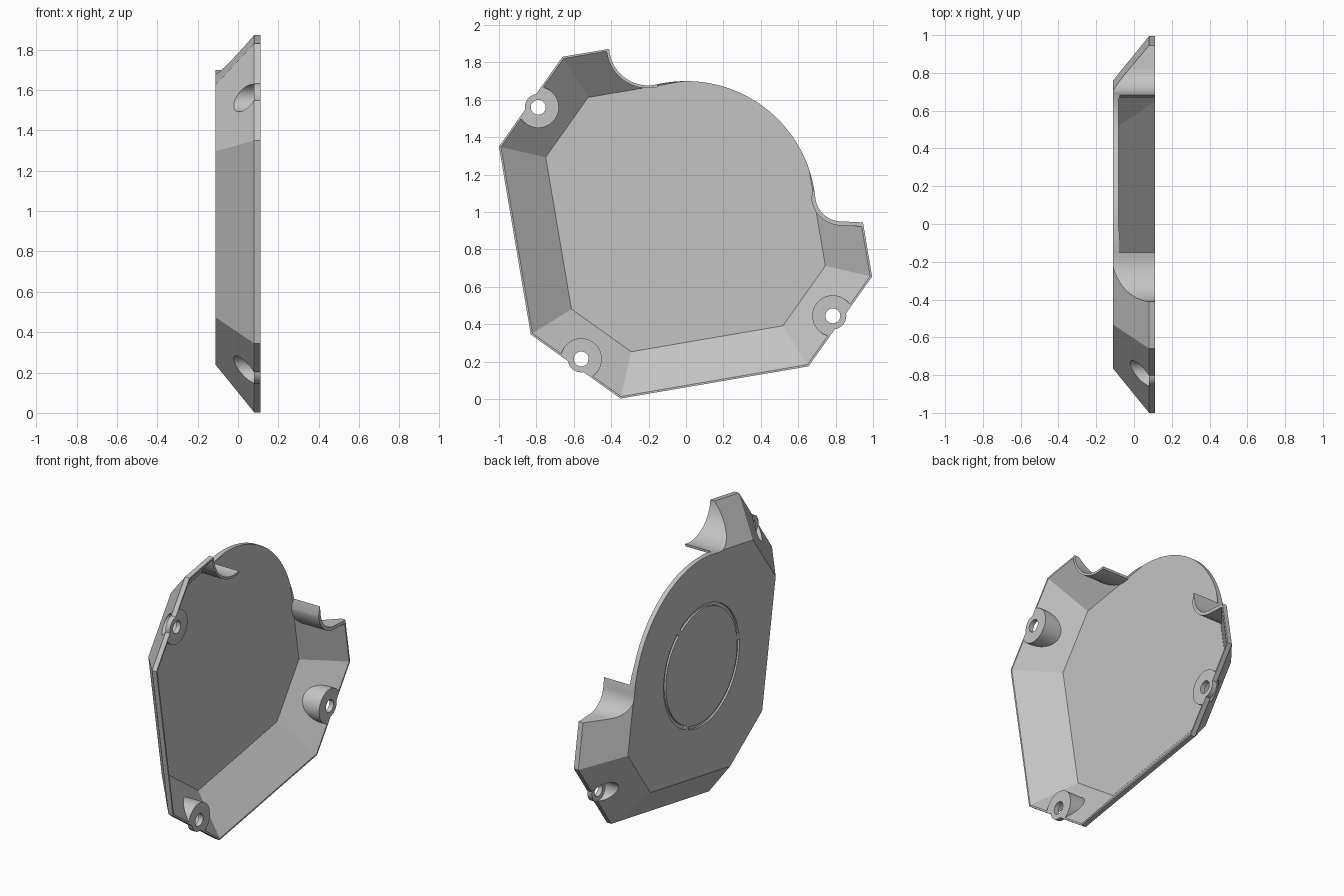
import bpy, bmesh, math

if "Cube" in bpy.data.objects:
    bpy.data.objects.remove(bpy.data.objects["Cube"])

# ---------- helpers: all outlines are (y, z) points, extruded along x ----------
def loft(name, rings):
    """Closed solid through a list of (x, points) sections."""
    bm = bmesh.new()
    loops = [[bm.verts.new((x, y, z)) for y, z in pts] for x, pts in rings]
    n = len(loops[0])
    for a, b in zip(loops, loops[1:]):
        for i in range(n):
            j = (i + 1) % n
            bm.faces.new((a[i], a[j], b[j], b[i]))
    bm.faces.new(loops[0])
    bm.faces.new(loops[-1])
    bmesh.ops.recalc_face_normals(bm, faces=bm.faces)
    me = bpy.data.meshes.new(name)
    bm.to_mesh(me)
    bm.free()
    ob = bpy.data.objects.new(name, me)
    bpy.context.collection.objects.link(ob)
    return ob

def prism(name, pts, x0=-0.3, x1=0.3):
    return loft(name, [(x0, pts), (x1, pts)])

def arc(c, r, a0, a1, n=24):
    return [(c[0] + r * math.cos(math.radians(a0 + (a1 - a0) * i / n)),
             c[1] + r * math.sin(math.radians(a0 + (a1 - a0) * i / n))) for i in range(n + 1)]

def disc(name, c, r, x0, x1, n=48):
    return prism(name, arc(c, r, 0, 360, n)[:-1], x0, x1)

def inset(pts, d):
    """Mitred inward offset of a counter-clockwise polygon."""
    out = []
    for i, p in enumerate(pts):
        a, b = pts[i - 1], pts[(i + 1) % len(pts)]
        l1, l2 = math.dist(a, p), math.dist(p, b)
        n1 = (-(p[1] - a[1]) / l1, (p[0] - a[0]) / l1)
        n2 = (-(b[1] - p[1]) / l2, (b[0] - p[0]) / l2)
        k = d / (1 + n1[0] * n2[0] + n1[1] * n2[1])
        out.append((p[0] + k * (n1[0] + n2[0]), p[1] + k * (n1[1] + n2[1])))
    return out

def boolean(target, tool, op='DIFFERENCE'):
    m = target.modifiers.new(op, 'BOOLEAN')
    m.operation, m.object, m.solver = op, tool, 'EXACT'
    bpy.context.view_layer.objects.active = target
    bpy.ops.object.modifier_apply(modifier=m.name)
    bpy.data.objects.remove(tool)

# ---------- layout ----------
RIM = [(.655, .175), (.995, .655), (.756, 2.07), (-.66, 1.83),
       (-1, 1.35), (-.83, .345), (-.35, .003)]
C, R = (0, 1.005), .695                     # round part of the plate
A, RA, TA = (-.203, 1.885), .208, .015      # upper scoop
B, RB, TB = (.831, 1.09), .14, .022         # side scoop
SCREWS = [(-.79, 1.56), (-.56, .215), (.785, .445)]
angA = math.degrees(math.atan2(A[1] - C[1], A[0] - C[0]))
angB = math.degrees(math.atan2(B[1] - C[1], B[0] - C[0]))

# ---------- outer shell: flared tray trimmed by scoops and round edge ----------
cover = loft("cover", [(-.112, inset(RIM, .224)), (.08, RIM), (.112, RIM)])
trim = (arc(A, RA, 180, angA + 180) + arc(C, R, angA, angB, 64)[1:-1]
        + arc(B, RB, angB + 180, 270) + [(1.2, .932), (1.2, 2.3), (A[0] - RA, 2.3)])
boolean(cover, prism("trim", trim))

# screw ears bulging past the rim
for s in SCREWS:
    boolean(cover, disc("ear", s, .072, .08, .112), 'UNION')

# ---------- cavity, leaving scoop walls and screw bosses standing ----------
cavity = loft("cavity", [(-.082, inset(RIM, .237)), (.13, inset(RIM, -.011))])
boolean(cavity, prism("upper_scoop_wall", arc(A, RA + TA, 180, angA + 180)
                      + [(-.1, 2.3), (A[0] - RA - TA, 2.3)]))
boolean(cavity, prism("side_scoop_wall", arc(B, RB + TB, angB + 180, 270)
                      + [(1.2, .932 - TB), (1.2, 1.3), (.72, 1.3)]))
for s in SCREWS:
    boolean(cavity, disc("boss", s, .11, -.3, .3))
boolean(cover, cavity)

# ---------- screw recesses from outside and through holes ----------
for s in SCREWS:
    boolean(cover, disc("recess", s, .068, -.3, .081))
    boolean(cover, disc("hole", s, .04, -.3, .3, 32))

# ---------- engraved ring in three arcs on the outer face ----------
for k in range(3):
    a0, a1 = 55.5 + 120 * k, 170.5 + 120 * k
    groove = arc(C, .39, a0, a1, 32) + arc(C, .368, a1, a0, 32)
    boolean(cover, prism("groove", groove, -.2, -.1))

# ---------- finish ----------
grey = bpy.data.materials.new("plain grey")
grey.diffuse_color = (.55, .55, .55, 1)
grey.use_nodes = True
grey.node_tree.nodes["Principled BSDF"].inputs["Base Color"].default_value = grey.diffuse_color
cover.data.materials.clear()
cover.data.materials.append(grey)
for p in cover.data.polygons:
    p.material_index = 0
bpy.ops.object.select_all(action='DESELECT')
cover.select_set(True)
bpy.context.view_layer.objects.active = cover
bpy.ops.object.shade_smooth_by_angle(angle=math.radians(25))
